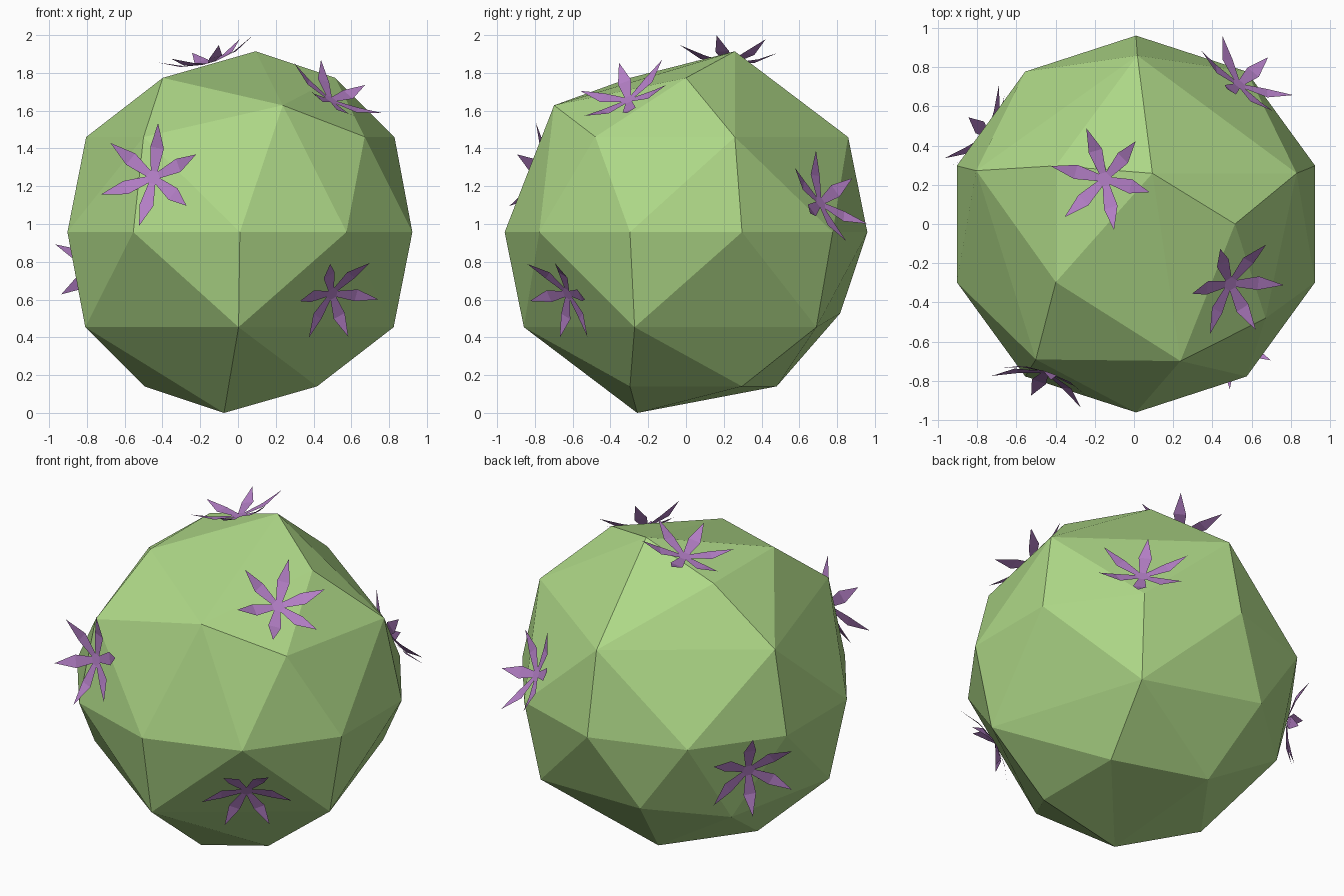
import bpy, bmesh, math
from mathutils import Vector
from mathutils.bvhtree import BVHTree

if "Cube" in bpy.data.objects:
    bpy.data.objects.remove(bpy.data.objects["Cube"])

R = 0.96
CENTRE = Vector((0.01, 0, 0.957))


def material(name, rgb):
    m = bpy.data.materials.new(name)
    m.diffuse_color = (*rgb, 1)
    m.use_nodes = True
    m.node_tree.nodes["Principled BSDF"].inputs["Base Color"].default_value = m.diffuse_color
    return m


GREEN = material("leaf green", (0.42, 0.68, 0.24))
PURPLE = material("petal purple", (0.45, 0.21, 0.56))


def finish(bm, name, mat):
    me = bpy.data.meshes.new(name)
    bm.to_mesh(me)
    me.materials.append(mat)
    ob = bpy.data.objects.new(name, me)
    bpy.context.collection.objects.link(ob)
    return ob


def on_sphere(z, deg):
    r = math.sqrt(max(0, 1 - z * z))
    a = math.radians(deg)
    return Vector((r * math.cos(a), r * math.sin(a), z)) * R


# Body: icosphere with some edges collapsed, as a decimated ball
bm = bmesh.new()
bmesh.ops.create_icosphere(bm, subdivisions=2, radius=R)
RING, MID, CAP = 0.447, 0.526, 0.851
collapses = [
    ((1, 0), (CAP, 72)),
    ((RING, 0), (MID, 36)), ((RING, 72), (MID, 108)),
    ((RING, 144), (MID, 180)), ((RING, 216), (MID, 252)),
    ((RING, 288), (CAP, 288)),
    ((-1, 0), (-CAP, 252)),
    ((-RING, 180), (-MID, 216)), ((-RING, 252), (-MID, 288)),
    ((-RING, 324), (-MID, 0)), ((-RING, 36), (-MID, 72)),
]
for a, b in collapses:
    pa, pb = on_sphere(*a), on_sphere(*b)
    pair = [min(bm.verts, key=lambda v: (v.co - p).length) for p in (pa, pb)]
    bmesh.ops.pointmerge(bm, verts=pair, merge_co=(pa + pb).normalized() * 0.995)
bmesh.ops.translate(bm, verts=bm.verts, vec=CENTRE)
bmesh.ops.recalc_face_normals(bm, faces=bm.faces)
bm.normal_update()
surface = BVHTree.FromBMesh(bm)
finish(bm, "round_body", GREEN)
bm.free()


# Flowers: six kite petals curling up from a small hub, set on the faces
def flower(name, hub, tip, size):
    ray = (Vector(hub) - CENTRE).normalized()
    loc, n, _, _ = surface.ray_cast(CENTRE, ray)
    if n.dot(ray) < 0:
        n = -n
    u = Vector(tip)
    u = (u - n * u.dot(n)).normalized()
    w = n.cross(u)
    b = bmesh.new()

    def vert(r, deg, side, lift):
        a = math.radians(deg)
        d, s = u * math.cos(a) + w * math.sin(a), w * math.cos(a) - u * math.sin(a)
        return b.verts.new(loc + (d * r + s * side + n * lift) * (size / 0.27))

    hubs = [vert(0.037, 60 * k - 30, 0, 0.008) for k in range(6)]
    b.faces.new(hubs)
    for k in range(6):
        right, left = hubs[k], hubs[(k + 1) % 6]
        mr = vert(0.15, 60 * k, -0.037, 0.03)
        ml = vert(0.15, 60 * k, 0.037, 0.03)
        b.faces.new((right, mr, ml, left))
        b.faces.new((mr, vert(0.27, 60 * k, 0, 0.085), ml))
    finish(b, name, PURPLE)
    b.free()


flower("top_flower", (-0.15, 0.23, 1.85), (0.25, -0.066, 0.07), 0.27)
flower("front_left_flower", (-0.47, -0.79, 1.26), (0.05, 0.036, 0.28), 0.28)
flower("front_right_flower", (0.50, -0.63, 0.63), (-0.045, -0.157, 0.186), 0.255)
flower("upper_right_flower", (0.50, -0.31, 1.67), (0.232, 0.02, -0.128), 0.27)
flower("back_right_flower", (0.535, 0.71, 1.11), (-0.11, -0.085, 0.249), 0.275)
flower("back_left_flower", (-0.76, 0.46, 0.757), (-0.027, 0.038, 0.231), 0.27)
